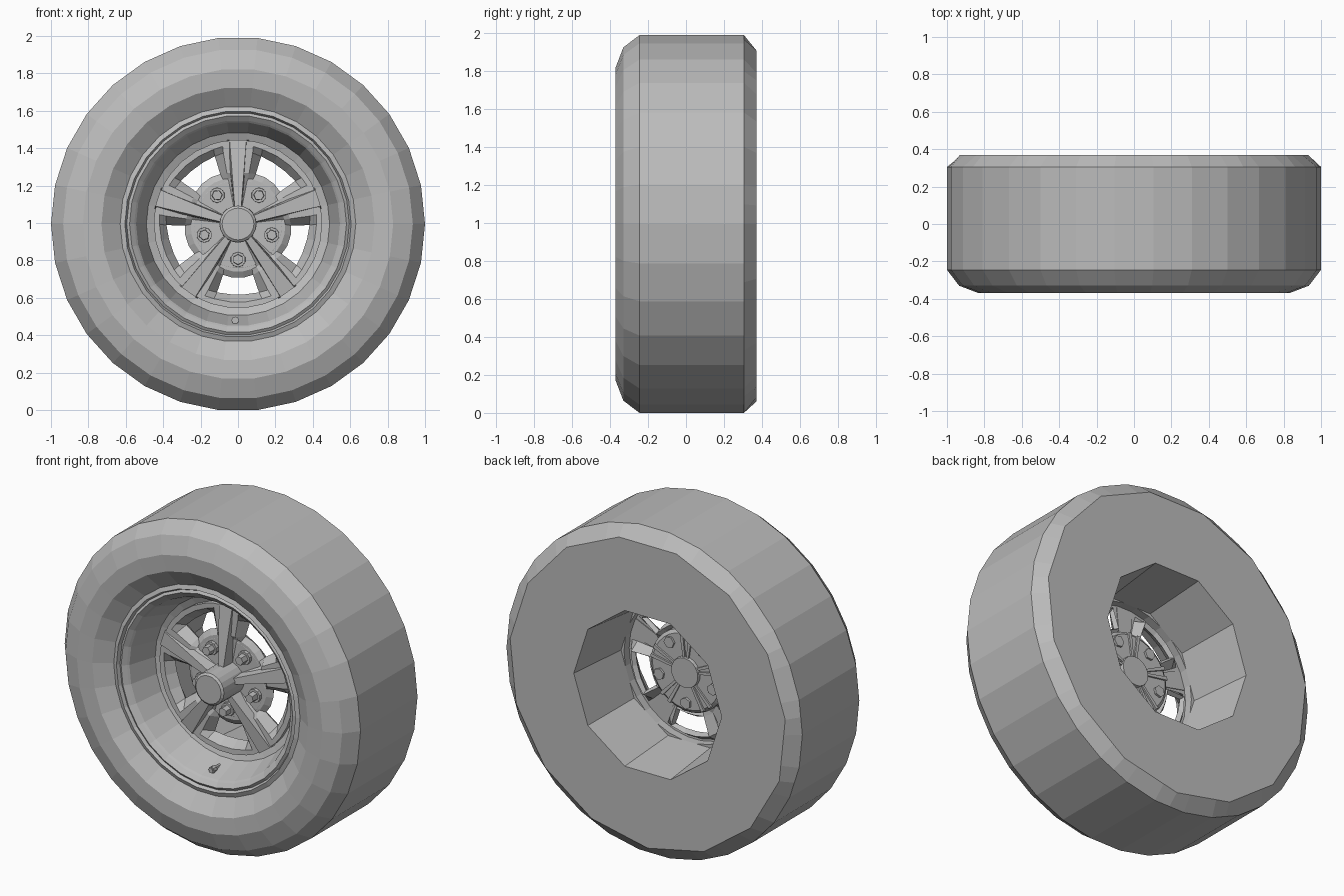
import bpy, bmesh
from math import sin, cos, pi, radians, tau

if "Cube" in bpy.data.objects:
    bpy.data.objects.remove(bpy.data.objects["Cube"], do_unlink=True)

HUB_Z = 0.9945
SPOKES = [radians(90 + 72 * k) for k in range(5)]
SLOTS = [radians(270 + 72 * k) for k in range(5)]

grey = bpy.data.materials.new("plain grey")
grey.use_nodes = True
grey.diffuse_color = (0.5, 0.5, 0.5, 1)
grey.node_tree.nodes["Principled BSDF"].inputs["Base Color"].default_value = (0.5, 0.5, 0.5, 1)


def finish(name, bm):
    bmesh.ops.recalc_face_normals(bm, faces=bm.faces)
    mesh = bpy.data.meshes.new(name)
    bm.to_mesh(mesh)
    bm.free()
    mesh.materials.append(grey)
    obj = bpy.data.objects.new(name, mesh)
    bpy.context.collection.objects.link(obj)
    return obj


def polar(r, a, y):
    return (r * cos(a), y, HUB_Z + r * sin(a))


def chord(r, a, sides, phase):
    """Radius of a regular polygon in direction a."""
    step = tau / sides
    return r * cos(pi / sides) / cos((a - phase) % step - step / 2)


def lathe(name, rings, samples, cap=False, at=(0, 0), closed=False):
    """Rings are (radius, y, sides, phase) about an axis along y."""
    bm = bmesh.new()
    loops = []
    for r, y, sides, phase in rings:
        loop = []
        for i in range(samples):
            a = phase + tau * i / samples if sides == samples else tau * i / samples
            q = chord(r, a, sides, phase)
            loop.append(bm.verts.new((at[0] + q * cos(a), y, HUB_Z + at[1] + q * sin(a))))
        loops.append(loop)
    pairs = list(zip(loops, loops[1:]))
    if closed:
        pairs.append((loops[-1], loops[0]))
    for p, q in pairs:
        for i in range(samples):
            j = (i + 1) % samples
            bm.faces.new((p[i], p[j], q[j], q[i]))
    if cap:
        bm.faces.new(loops[0])
        bm.faces.new(loops[-1])
    return finish(name, bm)


def cylinder(name, sides, r0, y0, r1, y1, at=(0, 0), phase=0):
    return lathe(name, [(r0, y0, sides, phase), (r1, y1, sides, phase)], sides, True, at)


# Tyre: rounded front shoulder, coarse back wall and a ten-sided back opening
front = [(0.63, -0.30), (0.73, -0.365), (0.83, -0.37), (0.935, -0.33), (1, -0.245), (1, 0.305)]
lathe("tyre", [(r, y, 30, 0) for r, y in front]
      + [(0.935, 0.37, 15, -pi / 2), (0.5, 0.37, 10, 0), (0.46, -0.03, 10, 0)], 60)

# Rim: stepped lip and deep tapering barrel
barrel = [(0.63, -0.30), (0.605, -0.31), (0.595, -0.29), (0.58, -0.30), (0.555, -0.28),
          (0.545, -0.27), (0.49, -0.10), (0.44, -0.08), (0.44, -0.03), (0.50, -0.03)]
lathe("rim", [(r, y, 30, 0) for r, y in barrel], 30)

# Wheel disc: polar grid with five bevelled slots
RADII = [0.08, 0.25, 0.28, 0.39, 0.425, 0.45]
ANGLES = [-36, -25, -18, -6, 6, 18, 25]


def disc_depth(r, deg):
    if abs(deg) <= 18 and 0.28 <= r <= 0.39:
        return -0.05
    if abs(deg) <= 25 and r <= 0.25:
        return -0.07
    return -0.10


bm = bmesh.new()
columns = [(s, d) for s in SLOTS for d in ANGLES]
grid = [[bm.verts.new(polar(r, s + radians(d), disc_depth(r, d))) for r in RADII]
        for s, d in columns]
for i, (s, d) in enumerate(columns):
    nxt = grid[(i + 1) % len(grid)]
    for k in range(len(RADII) - 1):
        if not (k == 2 and -18 <= d < 18):
            bm.faces.new((grid[i][k], grid[i][k + 1], nxt[k + 1], nxt[k]))
disc = finish("wheel_disc", bm)
thick = disc.modifiers.new("thickness", "SOLIDIFY")
thick.thickness = 0.03
thick.offset = 0


def bar(name, a, r0, r1, w0, w1, f0, f1, back, crest):
    """Tapered radial bar whose front is narrowed by the crest factor."""
    bm = bmesh.new()
    ends = []
    for r, w, f in ((r0, w0, f0), (r1, w1, f1)):
        end = []
        for x, y in ((-w, back), (-w * crest, f), (w * crest, f), (w, back)):
            end.append(bm.verts.new((r * cos(a) - x * sin(a), y,
                                     HUB_Z + r * sin(a) + x * cos(a))))
        ends.append(end)
    p, q = ends
    for i in range(4):
        j = (i + 1) % 4
        bm.faces.new((p[i], p[j], q[j], q[i]))
    bm.faces.new(p)
    bm.faces.new(q)
    return finish(name, bm)


# Spokes in front, paired ribs behind
for n, a in enumerate(SPOKES, 1):
    bar(f"spoke_{n}", a, 0.06, 0.45, 0.02, 0.06, -0.17, -0.12, -0.08, 0.75)
    for side in (-1, 1):
        bar(f"back_rib_{n}_{'a' if side < 0 else 'b'}", a + side * 0.13,
            0.09, 0.24, 0.008, 0.012, 0.005, 0.005, -0.03, 0.9)

# Hub: mounting plate, protruding barrel with chamfered cap, back cap
lathe("mounting_plate", [(0.235, -0.085, 30, 0), (0.25, -0.075, 30, 0),
                         (0.25, -0.02, 30, 0), (0.23, -0.005, 30, 0)], 30, True)
lathe("hub", [(0.085, -0.285, 20, 0), (0.098, -0.275, 20, 0),
              (0.10, -0.05, 20, 0)], 20, True)
cylinder("back_cap", 20, 0.10, -0.05, 0.09, 0.015)

# Lug nuts with washers and stud ends
for n, a in enumerate(SLOTS, 1):
    spot = (0.19 * cos(a), 0.19 * sin(a))
    cylinder(f"lug_washer_{n}", 10, 0.04, -0.105, 0.042, -0.06, spot, a)
    cylinder(f"lug_nut_{n}", 6, 0.027, -0.15, 0.03, -0.09, spot, a)
    cylinder(f"stud_end_{n}", 6, 0.035, -0.03, 0.035, 0.008, spot, a)

# Tyre valve on the barrel floor
cylinder("valve_stem", 8, 0.013, -0.24, 0.013, -0.15, (-0.015, -0.515))
cylinder("valve_cap", 8, 0.02, -0.235, 0.02, -0.205, (-0.015, -0.515))
